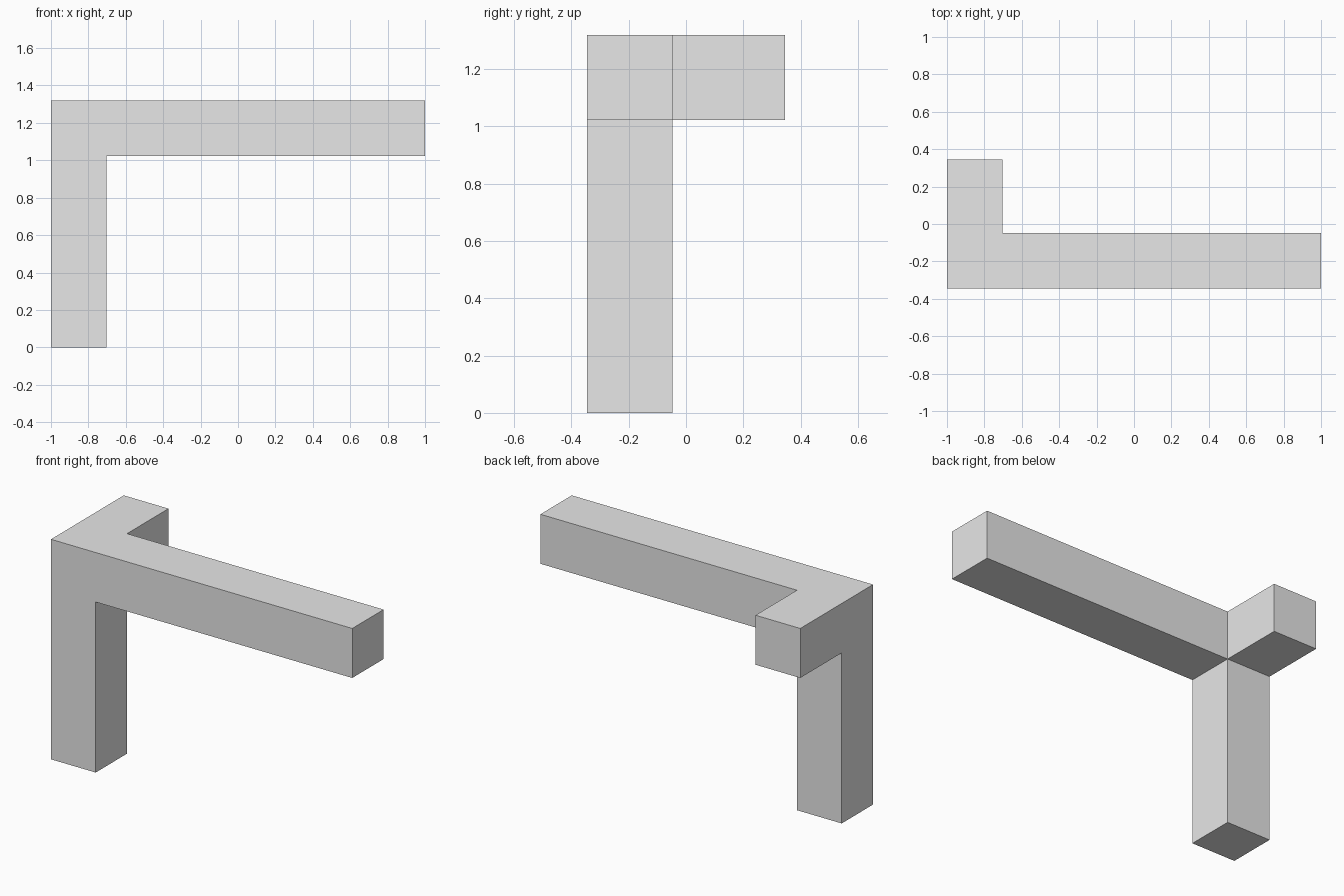
import bpy
import bmesh
from mathutils import Vector

cube = bpy.data.objects.get("Cube")
if cube:
    bpy.data.objects.remove(cube, do_unlink=True)

# Plain grey material
grey = bpy.data.materials.new("light_grey")
grey.use_nodes = True
colour = (0.8, 0.8, 0.8, 1)
grey.diffuse_color = colour
grey.node_tree.nodes["Principled BSDF"].inputs["Base Color"].default_value = colour

WIDTH = 0.297
LENGTH, DEPTH, HEIGHT = 2.0, 0.69, 1.32

# Corner block where the three beams meet
bm = bmesh.new()
bmesh.ops.create_cube(bm, size=WIDTH)
half = WIDTH / 2
centre = Vector((-LENGTH / 2 + half, -DEPTH / 2 + half, HEIGHT - half))
bmesh.ops.translate(bm, verts=bm.verts, vec=centre)


def extrude_beam(direction, length):
    """Pull the corner block's face out along a direction."""
    direction = Vector(direction)
    bm.normal_update()
    face = max(bm.faces, key=lambda f: (f.calc_center_median() - centre).dot(direction))
    result = bmesh.ops.extrude_face_region(bm, geom=[face])
    verts = [v for v in result["geom"] if isinstance(v, bmesh.types.BMVert)]
    bmesh.ops.translate(bm, verts=verts, vec=direction * length)
    if face.is_valid:
        bmesh.ops.delete(bm, geom=[face], context="FACES_ONLY")


# Long side beam, short rear beam and upright post
extrude_beam((1, 0, 0), LENGTH - WIDTH)
extrude_beam((0, 1, 0), DEPTH - WIDTH)
extrude_beam((0, 0, -1), HEIGHT - WIDTH)

# Merge the coplanar faces into clean L-shaped sides
bmesh.ops.dissolve_limit(bm, angle_limit=0.01, verts=bm.verts, edges=bm.edges)
bmesh.ops.recalc_face_normals(bm, faces=bm.faces)

mesh = bpy.data.meshes.new("three_way_beam")
bm.to_mesh(mesh)
bm.free()
mesh.materials.append(grey)
bpy.context.collection.objects.link(bpy.data.objects.new("three_way_beam", mesh))
